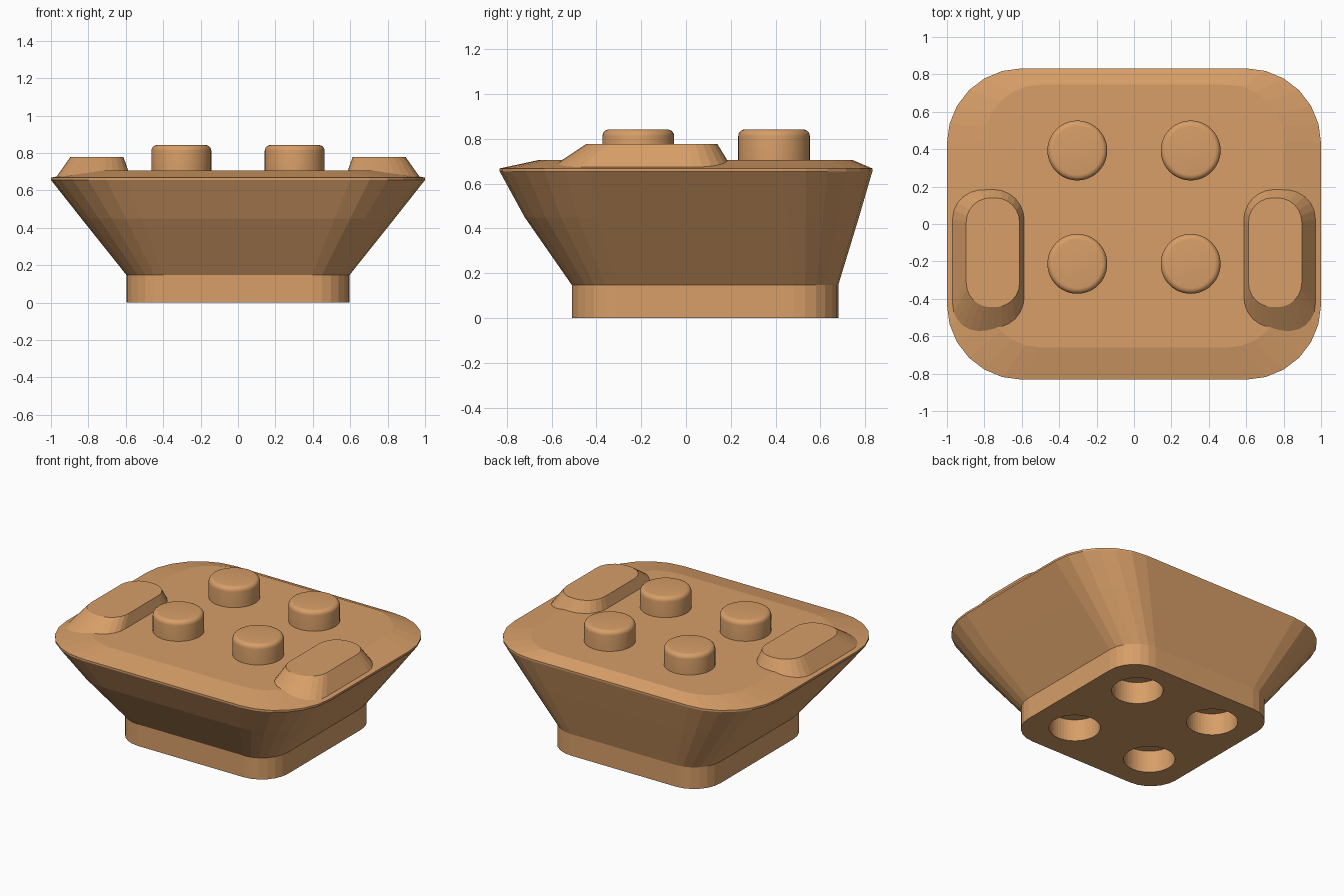
import bpy, bmesh, math

if "Cube" in bpy.data.objects:
    bpy.data.objects.remove(bpy.data.objects["Cube"])

clay = bpy.data.materials.new("warm tan")
clay.diffuse_color = (0.68, 0.342, 0.138, 1)
clay.use_nodes = True
clay.node_tree.nodes["Principled BSDF"].inputs["Base Color"].default_value = clay.diffuse_color


def rounded_rect(x0, x1, y0, y1, r, steps=6):
    """Counter-clockwise outline of a rectangle with round corners."""
    corners = [(x1 - r, y1 - r), (x0 + r, y1 - r), (x0 + r, y0 + r), (x1 - r, y0 + r)]
    points = []
    for quarter, (cx, cy) in enumerate(corners):
        for i in range(steps + 1):
            a = math.pi / 2 * (quarter + i / steps)
            points.append((cx + r * math.cos(a), cy + r * math.sin(a)))
    return points


def loft(name, sections):
    """Closed solid through outlines given as (z, outline)."""
    bm = bmesh.new()
    rings = [[bm.verts.new((x, y, z)) for x, y in pts] for z, pts in sections]
    for low, high in zip(rings, rings[1:]):
        n = len(low)
        for i in range(n):
            j = (i + 1) % n
            bm.faces.new((low[i], low[j], high[j], high[i]))
    bm.faces.new(rings[0][::-1])
    bm.faces.new(rings[-1])
    mesh = bpy.data.meshes.new(name)
    bm.to_mesh(mesh)
    bm.free()
    mesh.materials.append(clay)
    obj = bpy.data.objects.new(name, mesh)
    bpy.context.collection.objects.link(obj)
    return obj


def circle(cx, cy, r, n=48):
    return [(cx + r * math.cos(math.tau * i / n), cy + r * math.sin(math.tau * i / n))
            for i in range(n)]


def activate(obj):
    bpy.ops.object.select_all(action='DESELECT')
    obj.select_set(True)
    bpy.context.view_layer.objects.active = obj


stud_spots = [(x, y) for x in (-0.303, 0.303) for y in (-0.213, 0.393)]

# Body: straight foot, flared sides, thin rim and sloped top
body = loft("body", [
    (0.0, rounded_rect(-0.597, 0.597, -0.51, 0.68, 0.2)),
    (0.148, rounded_rect(-0.597, 0.597, -0.51, 0.68, 0.2)),
    (0.45, rounded_rect(-0.838, 0.838, -0.72, 0.772, 0.32)),
    (0.655, rounded_rect(-1, 1, -0.832, 0.832, 0.4)),
    (0.668, rounded_rect(-1, 1, -0.832, 0.832, 0.4)),
    (0.705, rounded_rect(-0.8, 0.8, -0.66, 0.745, 0.3)),
])

# Sockets in the underside
for x, y in stud_spots:
    cutter = loft("socket_cutter", [(-0.1, circle(x, y, 0.16)), (0.15, circle(x, y, 0.16))])
    cutter.hide_render = True
    activate(body)
    cut = body.modifiers.new("socket", 'BOOLEAN')
    cut.operation = 'DIFFERENCE'
    cut.solver = 'EXACT'
    cut.object = cutter
    bpy.ops.object.modifier_apply(modifier=cut.name)
    bpy.data.objects.remove(cutter)

# Studs on top, with rounded upper edges
for x, y in stud_spots:
    sections = [(0.69, circle(x, y, 0.16))]
    for i in range(6):
        a = math.pi / 2 * i / 5
        sections.append((0.812 + 0.03 * math.sin(a),
                         circle(x, y, 0.13 + 0.03 * math.cos(a))))
    stud = loft("stud", sections)
    activate(stud)
    bpy.ops.object.shade_smooth_by_angle(angle=math.radians(35))

# Raised side pads, mirrored left and right
for side, name in ((1, "right_pad"), (-1, "left_pad")):
    def pad_outline(inner, outer, y0, y1, r):
        x0, x1 = sorted((side * inner, side * outer))
        return rounded_rect(x0, x1, y0, y1, r)

    loft(name, [
        (0.655, pad_outline(0.57, 0.983, -0.63, 0.215, 0.185)),
        (0.777, pad_outline(0.612, 0.897, -0.445, 0.14, 0.13)),
    ])
